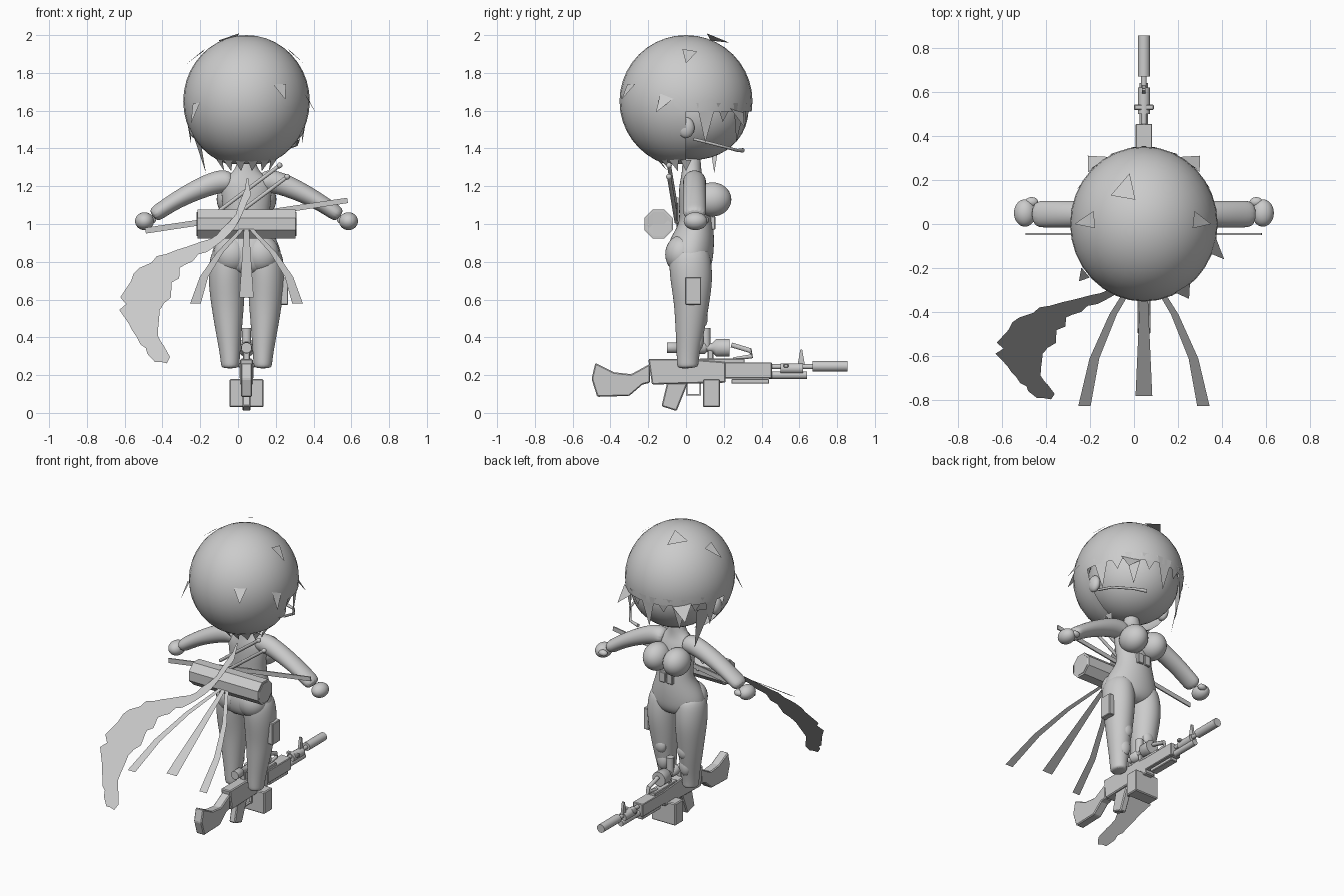
import bpy, bmesh, math, random
from mathutils import Vector

random.seed(4)
CX = 0.045  # centre line of the figure

if "Cube" in bpy.data.objects:
    bpy.data.objects.remove(bpy.data.objects["Cube"], do_unlink=True)

grey = bpy.data.materials.new("plain_grey")
grey.use_nodes = True
grey.diffuse_color = (0.6, 0.6, 0.6, 1)
grey.node_tree.nodes["Principled BSDF"].inputs["Base Color"].default_value = (0.6, 0.6, 0.6, 1)


def finish(name, bm, smooth=False, subdivide=0, bevel=0):
    mesh = bpy.data.meshes.new(name)
    bmesh.ops.recalc_face_normals(bm, faces=bm.faces)
    bm.to_mesh(mesh)
    bm.free()
    mesh.materials.append(grey)
    obj = bpy.data.objects.new(name, mesh)
    bpy.context.collection.objects.link(obj)
    if subdivide:
        obj.modifiers.new("round", "SUBSURF").levels = subdivide
        obj.modifiers["round"].render_levels = subdivide
    if bevel:
        obj.modifiers.new("edges", "BEVEL").width = bevel
    if smooth:
        bpy.ops.object.select_all(action="DESELECT")
        obj.select_set(True)
        bpy.context.view_layer.objects.active = obj
        bpy.ops.object.shade_smooth_by_angle(angle=math.radians(50))
    return obj


def tube(name, points, sides=14, subdivide=0, smooth=True):
    """Rings (x, y, z, width radius, depth radius) lofted along a path."""
    bm = bmesh.new()
    centres = [Vector(p[:3]) for p in points]
    rings = []
    for i, p in enumerate(points):
        t = (centres[min(i + 1, len(points) - 1)] - centres[max(i - 1, 0)]).normalized()
        u = Vector((1, 0, 0)) if abs(t.y) > 0.7 else Vector((0, 1, 0))
        u = (u - t * u.dot(t)).normalized()
        v = t.cross(u)
        ring = []
        for k in range(sides):
            a = math.tau * (k + 0.5) / sides
            ring.append(bm.verts.new(centres[i] + v * p[3] * math.cos(a) + u * p[-1] * math.sin(a)))
        rings.append(ring)
    for a, b in zip(rings, rings[1:]):
        for k in range(sides):
            j = (k + 1) % sides
            bm.faces.new((a[k], a[j], b[j], b[k]))
    bm.faces.new(rings[0])
    bm.faces.new(rings[-1])
    return finish(name, bm, smooth, subdivide)


def ball(name, centre, radii, keep=None):
    bm = bmesh.new()
    bmesh.ops.create_uvsphere(bm, u_segments=32, v_segments=20, radius=1)
    for v in bm.verts:
        v.co = Vector(c + r * q for c, r, q in zip(centre, radii, v.co))
    if keep:
        cut = [f for f in bm.faces if not keep(f.calc_center_median())]
        bmesh.ops.delete(bm, geom=cut, context="FACES")
    return finish(name, bm, True)


def box(name, centre, size, bevel=0.004):
    bm = bmesh.new()
    bmesh.ops.create_cube(bm, size=1)
    for v in bm.verts:
        v.co = Vector(c + s * q for c, s, q in zip(centre, size, v.co))
    return finish(name, bm, bevel=bevel)


def plate(name, points):
    bm = bmesh.new()
    bm.faces.new([bm.verts.new(p) for p in points])
    return finish(name, bm)


def profile(name, outline, half, bevel=0.006):
    """Side outline in (y, z) extruded across x."""
    bm = bmesh.new()
    face = bm.faces.new([bm.verts.new((CX - half, y, z)) for y, z in outline])
    new = bmesh.ops.extrude_face_region(bm, geom=[face])["geom"]
    for v in new:
        if isinstance(v, bmesh.types.BMVert):
            v.co.x += 2 * half
    return finish(name, bm, bevel=bevel)


def rod(name, start, end, z, r, sides=12):
    return tube(name, [(CX, start, z, r), (CX, end, z, r)], sides)


def tuft(name, base, tip, width):
    """Pointed lock of hair lying on the head."""
    base, tip = Vector(base), Vector(tip)
    out = base - Vector((CX, 0, 1.65))
    side = (tip - base).cross(out).normalized() * width
    plate(name, (base - side, base + side, tip))


# Head: hair shell open over the face, face, fringe and loose locks
ball("hair", (CX, 0, 1.65), (0.335, 0.352, 0.35),
     lambda c: c.z > 1.32 and not (c.y > -0.01 and c.z < 1.62))
ball("face", (CX, 0.045, 1.6), (0.28, 0.285, 0.26))
for i in range(9):
    a = math.radians(18 + 18 * i)
    c, s = math.cos(a), math.sin(a)
    tuft("fringe_lock", (CX + 0.33 * c, 0.35 * s, 1.64),
         (CX + 0.31 * c, 0.33 * s, 1.54 if i % 2 else 1.43), 0.055)
for i in range(8):
    a = math.radians(180 + 180 * i / 7)
    c, s = math.cos(a), math.sin(a)
    tuft("nape_lock", (CX + 0.16 * c, 0.15 * s, 1.34), (CX + 0.13 * c, 0.1 * s, 1.28), 0.03)
for base, tip, width in [
        ((0.36, -0.1, 1.68), (0.41, -0.16, 1.59), 0.04),
        ((0.22, -0.29, 1.74), (0.25, -0.34, 1.66), 0.04),
        ((-0.22, -0.22, 1.64), (-0.25, -0.26, 1.53), 0.03),
        ((-0.18, 0.02, 1.92), (-0.27, 0, 1.85), 0.04),
        ((0.27, 0.02, 1.92), (0.35, 0, 1.85), 0.04),
        ((0.25, 0.27, 1.6), (0.3, 0.31, 1.51), 0.06),
        ((-0.16, 0.27, 1.6), (-0.21, 0.31, 1.51), 0.06),
        ((-0.24, 0.15, 1.55), (-0.17, 0.15, 1.27), 0.05),
        ((-0.05, 0.12, 1.99), (-0.02, 0.23, 1.96), 0.06)]:
    tuft("loose_lock", base, tip, width)
tube("microphone_boom", [(0.32, 0.04, 1.45, 0.008), (0.31, 0.16, 1.42, 0.008),
                         (0.23, 0.27, 1.39, 0.008), (0.15, 0.3, 1.39, 0.012)], 8)

# Torso
tube("torso", [(CX, y, z, w, d) for y, z, w, d in [
    (0.03, 1.38, 0.05, 0.05), (0.03, 1.29, 0.05, 0.05), (0.03, 1.24, 0.12, 0.06),
    (0.035, 1.2, 0.14, 0.075), (0.045, 1.1, 0.13, 0.085), (0.055, 1.01, 0.12, 0.09),
    (0.045, 0.94, 0.15, 0.11), (0.02, 0.86, 0.19, 0.13), (0.02, 0.78, 0.19, 0.12),
    (0.02, 0.73, 0.1, 0.08)]], 16, 2)

# Paired body parts
for side, word in ((-1, "right"), (1, "left")):
    def at(dx):
        return CX + side * dx
    ball(word + "_ear", (at(0.275), 0, 1.51), (0.03, 0.045, 0.055))
    ball(word + "_breast", (at(0.075), 0.14, 1.13), (0.083, 0.1, 0.09))
    ball(word + "_buttock", (at(0.08), -0.025, 0.84), (0.095, 0.085, 0.1))
    tube(word + "_leg", [(at(dx), y, z, w, d) for dx, y, z, w, d in [
        (0.09, 0.02, 0.88, 0.07, 0.09), (0.1, 0.02, 0.82, 0.1, 0.115),
        (0.105, 0.03, 0.7, 0.1, 0.115), (0.1, 0.03, 0.58, 0.09, 0.095),
        (0.095, 0.022, 0.45, 0.073, 0.08), (0.088, 0.012, 0.33, 0.057, 0.063),
        (0.086, 0.008, 0.26, 0.05, 0.058), (0.086, 0.01, 0.235, 0.048, 0.056)]], 16, 2)
    tube(word + "_arm", [(at(dx), 0.045, z, r, 0.062) for dx, z, r in [
        (0.07, 1.22, 0.05), (0.12, 1.23, 0.065), (0.2, 1.21, 0.06), (0.35, 1.14, 0.048),
        (0.45, 1.075, 0.043), (0.5, 1.04, 0.043)]], 14, 2)
    ball(word + "_hand", (at(0.54), 0.05, 1.015), (0.05, 0.062, 0.047))
    ball(word + "_thumb", (at(0.51), 0.1, 1.02), (0.03, 0.022, 0.02))
    ball(word + "_knee_pad", (at(0.085), 0.085, 0.5), (0.04, 0.03, 0.05))
    ball(word + "_shin_pad", (at(0.085), 0.065, 0.39), (0.04, 0.03, 0.06))
    box("belly_pouch", (at(0.027), 0.14, 1.005), (0.045, 0.03, 0.07))
box("thigh_pouch", (0.245, 0.038, 0.645), (0.04, 0.085, 0.145))

# Back gear: octagonal canister, sheath and two slanted handles
tube("canister", [(x, -0.145, 1.0, r) for x, r in [
    (-0.19, 0.045), (-0.19, 0.065), (-0.22, 0.07), (-0.215, 0.082), (0.305, 0.082),
    (0.31, 0.07), (0.28, 0.065), (0.28, 0.045)]], 8, smooth=False)
tube("sheath", [(-0.49, -0.045, 0.965, 0.022, 0.006), (0.58, -0.045, 1.125, 0.02, 0.006)], 4)
for x, z in ((0.22, 1.31), (0.26, 1.25)):
    tube("slanted_handle", [(x, -0.09, z, 0.011), (x - 0.32, -0.05, z - 0.24, 0.011)], 8)
    ball("handle_tip", (x, -0.09, z), (0.015, 0.015, 0.015))

# Ribbons: flat strips fanning out on one slanted plane
for name, strip in (
        ("centre_ribbon", [(0, 1.0, 0.012), (0, 0.8, 0.025), (0, 0.61, 0.038)]),
        ("left_ribbon", [(0, 1.0, 0.012), (0.14, 0.85, 0.017), (0.225, 0.72, 0.022), (0.27, 0.58, 0.028)]),
        ("right_ribbon", [(0, 1.0, 0.012), (-0.14, 0.85, 0.017), (-0.225, 0.72, 0.022), (-0.27, 0.58, 0.028)])):
    edges = [[(CX + x + s * w, -0.18 + (z - 1) / 0.65, z) for x, z, w in strip] for s in (-1, 1)]
    plate(name, edges[0] + edges[1][::-1])

# Torn scarf: spine with ragged half widths, on a steeper plane
spine = [(0.05, 1.24, 0.006), (0.05, 1.16, 0.018), (0, 1.04, 0.02), (-0.1, 0.92, 0.022),
         (-0.22, 0.86, 0.03), (-0.34, 0.8, 0.06), (-0.43, 0.71, 0.09), (-0.5, 0.6, 0.12),
         (-0.51, 0.5, 0.1), (-0.46, 0.39, 0.05), (-0.42, 0.31, 0.05), (-0.34, 0.27, 0.004)]
bm = bmesh.new()
pairs = []
for a, b in zip(spine, spine[1:]):
    for f in (0, 0.33, 0.67):
        x, z, w = (p + (q - p) * f for p, q in zip(a, b))
        n = Vector((a[1] - b[1], b[0] - a[0])).normalized()
        pair = []
        for s in (-1, 1):
            k = s * w * random.uniform(0.7, 1.25)
            zz = z + n.y * k
            pair.append(bm.verts.new((x + n.x * k, -0.57 + (zz - 0.57) / 1.36, zz)))
        pairs.append(pair)
for a, b in zip(pairs, pairs[1:]):
    bm.faces.new((a[0], a[1], b[1], b[0]))
finish("torn_scarf", bm)

# Rifle lying along y under the feet
profile("stock", [(-0.48, 0.265), (-0.38, 0.215), (-0.29, 0.205), (-0.19, 0.26), (-0.19, 0.16),
                  (-0.23, 0.15), (-0.3, 0.09), (-0.47, 0.085), (-0.5, 0.18)], 0.03)
profile("receiver", [(-0.2, 0.285), (0.02, 0.285), (0.21, 0.27), (0.21, 0.16), (-0.18, 0.15)], 0.035)
profile("grip", [(-0.1, 0.16), (0.01, 0.16), (-0.05, 0.01), (-0.13, 0.035)], 0.022)
box("handguard", (CX, 0.33, 0.225), (0.075, 0.25, 0.085))
box("folded_bipod", (CX, 0.34, 0.167), (0.05, 0.2, 0.025))
profile("ammunition_box", [(0.09, 0.18), (0.18, 0.18), (0.18, 0.03), (0.09, 0.03)], 0.09)
box("feed_cover", (CX, 0.19, 0.275), (0.06, 0.24, 0.025))
for y, z, length, height in ((0.04, 0.097, 0.08, 0.008), (0.005, 0.125, 0.008, 0.06),
                             (0.075, 0.125, 0.008, 0.06)):
    box("trigger_guard", (CX, y, z), (0.015, length, height), 0)
rod("barrel", 0.44, 0.7, 0.245, 0.013)
rod("gas_tube", 0.44, 0.64, 0.2, 0.02)
rod("gas_block", 0.5, 0.62, 0.235, 0.028)
rod("suppressor", 0.67, 0.855, 0.247, 0.028, 16)
profile("front_sight", [(0.59, 0.25), (0.63, 0.25), (0.615, 0.335), (0.605, 0.335)], 0.008, 0)
box("sight_crossbar", (CX, 0.53, 0.25), (0.09, 0.025, 0.02))

# Scope with mount and adjusters, and slanted carrying handle
tube("scope", [(CX, y, 0.345, r) for y, r in [
    (-0.1, 0.028), (-0.04, 0.03), (-0.03, 0.02), (0.04, 0.02), (0.05, 0.034), (0.1, 0.034),
    (0.11, 0.022), (0.14, 0.025), (0.16, 0.048), (0.23, 0.048)]], 16)
for y in (0.0, 0.13):
    box("scope_mount", (CX, y, 0.305), (0.035, 0.03, 0.06))
tube("scope_adjuster", [(CX, 0.105, 0.34, 0.025), (CX, 0.105, 0.45, 0.025)], 12)
tube("carrying_handle", [(CX, 0.24, 0.36, 0.014), (CX, 0.34, 0.33, 0.014), (CX, 0.35, 0.3, 0.012),
                         (CX, 0.25, 0.285, 0.01)], 8)
